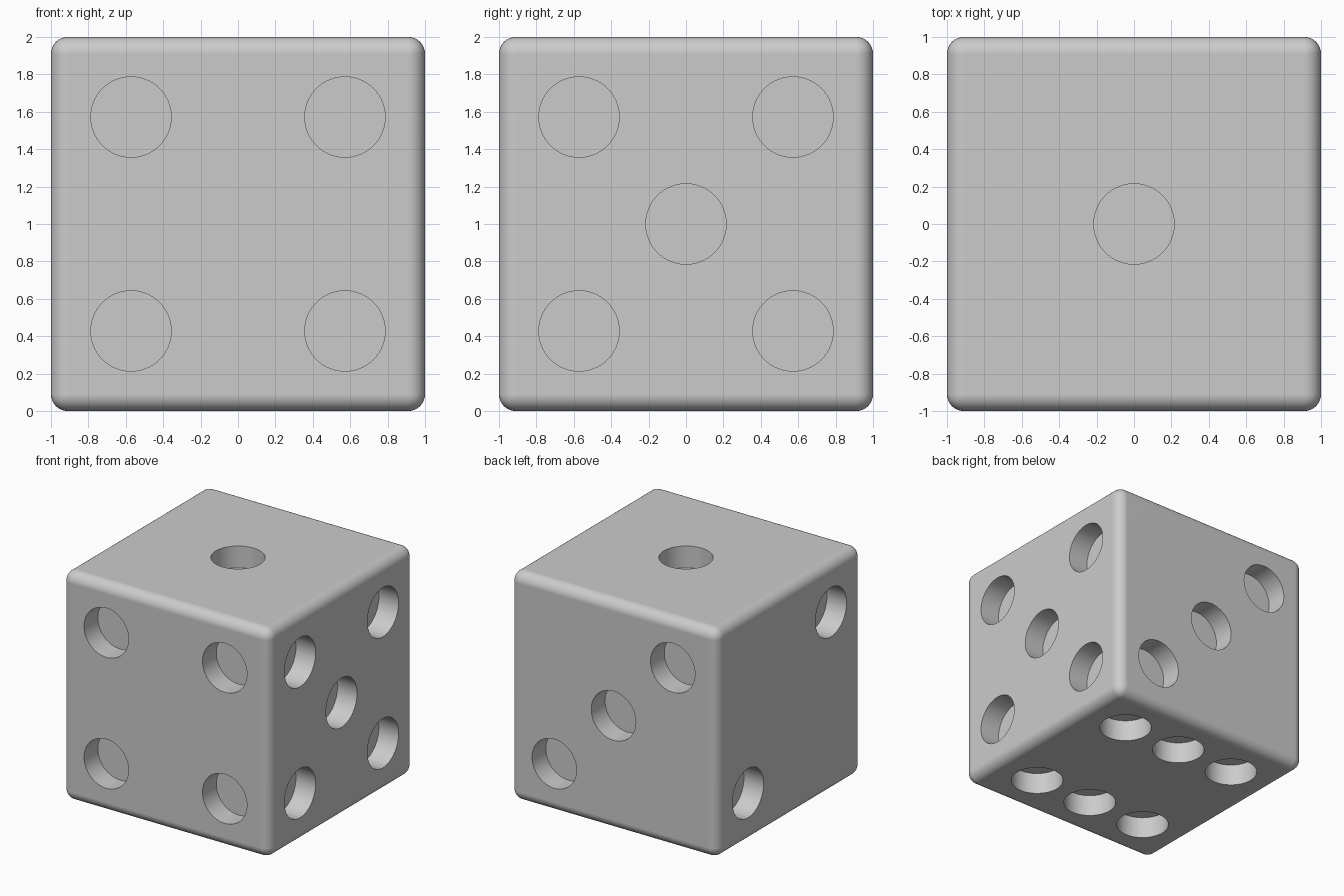
import bpy
import bmesh
from mathutils import Matrix, Vector

HALF, EDGE_RADIUS = 1.0, 0.09
PIP_RADIUS, PIP_DEPTH, PIP_SPREAD = 0.215, 0.19, 0.572

if "Cube" in bpy.data.objects:
    bpy.data.objects.remove(bpy.data.objects["Cube"], do_unlink=True)

# One plain grey for everything
grey = bpy.data.materials.new("plain_grey")
grey.use_nodes = True
grey.diffuse_color = (0.6, 0.6, 0.6, 1)
grey.node_tree.nodes["Principled BSDF"].inputs["Base Color"].default_value = (0.6, 0.6, 0.6, 1)


def add_object(name, bm):
    mesh = bpy.data.meshes.new(name)
    bm.to_mesh(mesh)
    bm.free()
    obj = bpy.data.objects.new(name, mesh)
    obj.data.materials.append(grey)
    bpy.context.collection.objects.link(obj)
    return obj


# Body: a cube with rounded edges
bm = bmesh.new()
bmesh.ops.create_cube(bm, size=2 * HALF)
bmesh.ops.bevel(bm, geom=bm.edges[:], offset=EDGE_RADIUS, offset_type='OFFSET',
                segments=8, profile=0.5, affect='EDGES')
body = add_object("die_body", bm)

# Pip layouts: face normal, then steps along the two remaining axes in x, y, z order
corners = [(-1, -1), (-1, 1), (1, -1), (1, 1)]
layouts = {
    (0, 0, 1): [(0, 0)],
    (-1, 0, 0): [(-1, 1), (1, -1)],
    (0, 1, 0): [(1, -1), (0, 0), (-1, 1)],
    (0, -1, 0): corners,
    (1, 0, 0): corners + [(0, 0)],
    (0, 0, -1): [(x, y) for x in (-1, 0, 1) for y in (-1, 1)],
}

# Cutter: one cylinder per pip, reaching from outside the face to the pip floor
bm = bmesh.new()
for normal, spots in layouts.items():
    normal = Vector(normal)
    axes = [Vector(a) for a in ((1, 0, 0), (0, 1, 0), (0, 0, 1))
            if abs(normal.dot(Vector(a))) < 0.5]
    turn = Vector((0, 0, 1)).rotation_difference(normal).to_matrix().to_4x4()
    for u, v in spots:
        centre = normal * HALF + (axes[0] * u + axes[1] * v) * PIP_SPREAD
        bmesh.ops.create_cone(bm, cap_ends=True, segments=64, radius1=PIP_RADIUS,
                              radius2=PIP_RADIUS, depth=2 * PIP_DEPTH,
                              matrix=Matrix.Translation(centre) @ turn)
cutter = add_object("pip_cutter", bm)
cutter.hide_render = True

# Cut the pips, then smooth the rounded edges while keeping flat faces flat
bpy.ops.object.select_all(action='DESELECT')
bpy.context.view_layer.objects.active = body
body.select_set(True)
cut = body.modifiers.new("pips", 'BOOLEAN')
cut.operation, cut.solver, cut.object = 'DIFFERENCE', 'EXACT', cutter
bpy.ops.object.modifier_apply(modifier=cut.name)
bpy.data.objects.remove(cutter, do_unlink=True)
bpy.ops.object.shade_smooth_by_angle(angle=0.6)
normals = body.modifiers.new("flat_sides", 'WEIGHTED_NORMAL')
normals.keep_sharp = True

# Stand the die on the ground
body.data.transform(Matrix.Translation((0, 0, HALF)))
